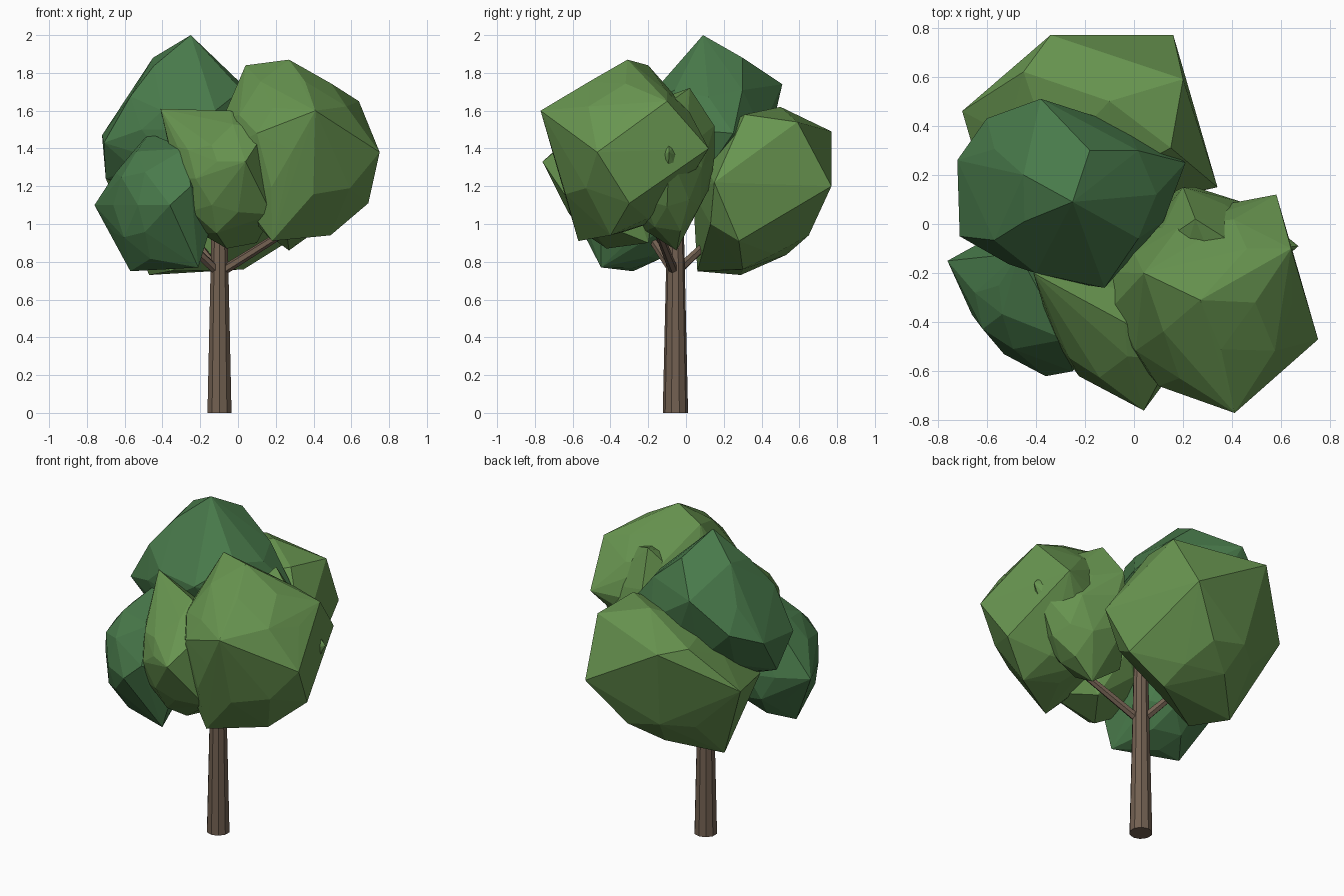
import bpy, bmesh, random
from mathutils import Vector

random.seed(4)
cube = bpy.data.objects.get("Cube")
if cube:
    bpy.data.objects.remove(cube, do_unlink=True)


def material(name, color):
    m = bpy.data.materials.new(name)
    m.use_nodes = True
    m.diffuse_color = (*color, 1)
    m.node_tree.nodes["Principled BSDF"].inputs["Base Color"].default_value = (*color, 1)
    return m


bark = material("brown bark", (0.17, 0.118, 0.083))
light_leaf = material("light green leaves", (0.138, 0.3, 0.08))
dark_leaf = material("dark green leaves", (0.066, 0.195, 0.07))


def add_object(name, bm, mat):
    bmesh.ops.recalc_face_normals(bm, faces=bm.faces)
    mesh = bpy.data.meshes.new(name)
    bm.to_mesh(mesh)
    bm.free()
    mesh.materials.append(mat)
    obj = bpy.data.objects.new(name, mesh)
    bpy.context.collection.objects.link(obj)


def limb(name, start, end, r1, r2, sides):
    """Tapered round limb between two points."""
    start, end = Vector(start), Vector(end)
    axis = end - start
    bm = bmesh.new()
    bmesh.ops.create_cone(bm, cap_ends=True, segments=sides, radius1=r1, radius2=r2, depth=axis.length)
    turn = axis.to_track_quat('Z', 'Y').to_matrix()
    for v in bm.verts:
        v.co = turn @ v.co + (start + end) / 2
    add_object(name, bm, bark)


def clump(name, mat, center, radii, corners):
    """Faceted leaf ball: the hull of a rough ball with vertices pulled out to the corners."""
    center = Vector(center)
    bm = bmesh.new()
    bmesh.ops.create_icosphere(bm, subdivisions=2, radius=1)
    free = list(bm.verts)
    unit = {v: v.co.copy() for v in free}
    for v in free:
        size = random.uniform(0.92, 1.0)
        v.co = center + Vector(a * r * size for a, r in zip(v.co, radii))
    for corner in corners:
        offset = Vector(corner) - center
        aim = Vector(o / r for o, r in zip(offset, radii)).normalized()
        v = max(free, key=lambda w: unit[w].dot(aim))
        free.remove(v)
        v.co = corner
    points = [v.co.copy() for v in bm.verts]
    bm.clear()
    for p in points:
        bm.verts.new(p)
    bmesh.ops.convex_hull(bm, input=bm.verts)
    loose = [v for v in bm.verts if not v.link_faces]
    bmesh.ops.delete(bm, geom=loose, context='VERTS')
    add_object(name, bm, mat)


# Trunk and branches
limb("trunk", (-0.098, -0.056, 0), (-0.098, -0.056, 1.1), 0.067, 0.042, 10)
for name, end in [("left_branch", (0.3, -0.16, 0.99)),
                  ("back_branch", (-0.28, 0.2, 0.98)),
                  ("right_branch", (-0.35, -0.22, 0.98))]:
    limb(name, (-0.1, -0.06, 0.74), end, 0.026, 0.02, 6)

# Crown
clump("top_leaves", dark_leaf, (-0.27, 0.12, 1.5), (0.42, 0.36, 0.4), [
    (-0.25, 0.09, 2.0), (-0.45, 0.2, 1.88), (-0.72, 0.26, 1.47), (-0.71, -0.05, 1.43),
    (-0.38, 0.51, 1.74), (-0.6, 0.43, 1.55), (-0.12, -0.26, 1.6), (-0.4, -0.2, 1.6),
    (0.21, 0.25, 1.48), (-0.07, 0.1, 1.77), (-0.18, 0.3, 1.88), (-0.7, 0.1, 1.24),
    (-0.55, 0.05, 1.66)])

clump("back_leaves", light_leaf, (-0.16, 0.36, 1.17), (0.42, 0.35, 0.4), [
    (0.16, 0.77, 1.2), (-0.34, 0.77, 1.49), (-0.7, 0.46, 1.24), (0.2, 0.59, 1.54),
    (-0.1, 0.5, 1.62), (0.34, 0.15, 1.22), (-0.47, 0.29, 0.73), (-0.36, 0.06, 0.75),
    (-0.05, 0.65, 0.94), (-0.45, 0.62, 1.5), (0.15, 0.31, 1.58), (0.03, 0.3, 0.76),
    (0.27, 0.28, 0.91), (0.22, 0.13, 1.0), (-0.6, 0.12, 1.2)])

clump("left_leaves", light_leaf, (0.29, -0.32, 1.39), (0.42, 0.4, 0.45), [
    (0.75, -0.47, 1.38), (0.41, -0.77, 1.6), (0.27, -0.31, 1.87), (0.04, -0.2, 1.84),
    (0.46, -0.1, 1.7), (0.64, -0.1, 1.65), (0.69, -0.3, 1.11), (0.49, -0.4, 0.94),
    (0.18, -0.57, 0.91), (0.1, -0.66, 1.48), (0.5, -0.62, 1.38), (0.58, 0.12, 1.4),
    (-0.08, -0.33, 1.56)])

clump("front_leaves", light_leaf, (-0.07, -0.4, 1.24), (0.27, 0.28, 0.34), [
    (-0.41, -0.2, 1.61), (0.04, -0.76, 1.33), (-0.06, -0.42, 0.87), (0.18, -0.57, 1.05),
    (-0.32, -0.45, 1.41), (-0.04, -0.4, 1.6), (-0.11, -0.68, 1.33), (0.1, -0.2, 0.9),
    (0.15, -0.55, 1.5)])

clump("inner_leaves", light_leaf, (0.3, -0.1, 1.3), (0.27, 0.23, 0.4), [
    (0.27, -0.05, 0.86), (0.25, 0.15, 1.35), (0.67, -0.09, 1.38), (0.25, 0.02, 1.72),
    (0.2, 0.15, 1.52), (0.16, 0.13, 1.2), (0.08, -0.03, 1.0)])

clump("right_leaves", dark_leaf, (-0.42, -0.28, 1.1), (0.28, 0.29, 0.34), [
    (-0.76, -0.15, 1.1), (-0.36, -0.62, 1.1), (-0.25, -0.6, 1.2), (-0.53, -0.53, 1.1),
    (-0.66, -0.37, 1.1), (-0.57, -0.28, 0.75), (-0.21, -0.45, 0.77), (-0.11, -0.45, 1.1),
    (-0.28, -0.47, 1.4), (-0.47, -0.12, 1.48), (-0.55, -0.25, 1.39)])
